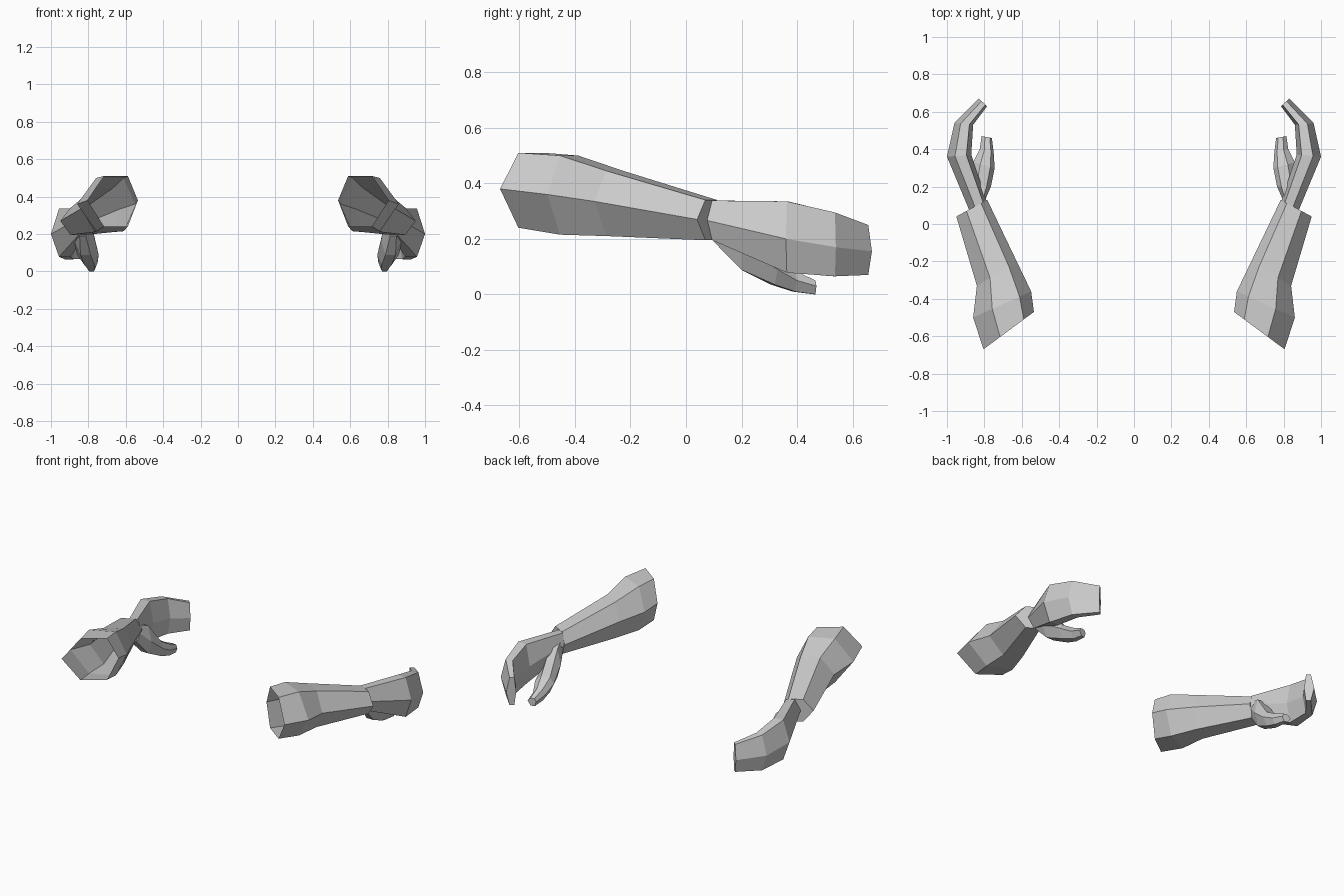
import bpy, bmesh

if "Cube" in bpy.data.objects:
    bpy.data.objects.remove(bpy.data.objects["Cube"])


def section(ox, oy, ix, iy, top, mid, bottom):
    """Six-sided ring between an outer ridge and an inner ridge."""
    def at(f, z):
        return (ox + (ix - ox) * f, oy + (iy - oy) * f, z)
    return [at(0, mid), at(0.33, top), at(0.8, top),
            at(1, mid), at(0.8, bottom), at(0.33, bottom)]


def loft(name, sections, cap_start=True, cap_end=True):
    """Skin the rings, then mirror the part to the other side."""
    bm = bmesh.new()
    rings = [[bm.verts.new(p) for p in section(*s)] for s in sections]
    for a, b in zip(rings, rings[1:]):
        for i in range(6):
            j = (i + 1) % 6
            bm.faces.new((a[i], a[j], b[j], b[i]))
    if cap_start:
        bm.faces.new(rings[0][::-1])
    if cap_end:
        bm.faces.new(rings[-1])
    bmesh.ops.recalc_face_normals(bm, faces=bm.faces[:])
    mesh = bpy.data.meshes.new(name)
    bm.to_mesh(mesh)
    bm.free()
    obj = bpy.data.objects.new(name, mesh)
    bpy.context.collection.objects.link(obj)
    mirror = obj.modifiers.new("mirror", "MIRROR")
    mirror.use_axis = (True, False, False)
    mirror.use_mirror_merge = False
    return obj


# Each section: outer x, y, inner x, y, top z, ridge z, bottom z

# Forearms, open at the elbow
loft("forearms", [
    (0.805, -0.67, 0.535, -0.47, 0.51, 0.38, 0.24),
    (0.86, -0.50, 0.55, -0.36, 0.50, 0.36, 0.215),
    (0.84, -0.33, 0.627, -0.20, 0.445, 0.335, 0.21),
    (0.95, 0.04, 0.785, 0.13, 0.34, 0.27, 0.195),
], cap_start=False)

# Mitten-like hands curling inward
loft("hands", [
    (0.875, 0.06, 0.79, 0.13, 0.338, 0.27, 0.20),
    (1.00, 0.36, 0.87, 0.37, 0.335, 0.20, 0.078),
    (0.96, 0.54, 0.86, 0.53, 0.295, 0.17, 0.065),
    (0.83, 0.67, 0.785, 0.63, 0.25, 0.155, 0.07),
])

# Thumbs below the palms
loft("thumbs", [
    (0.87, 0.09, 0.80, 0.12, 0.30, 0.25, 0.19),
    (0.88, 0.20, 0.765, 0.20, 0.27, 0.17, 0.088),
    (0.86, 0.33, 0.745, 0.30, 0.13, 0.09, 0.035),
    (0.825, 0.40, 0.75, 0.38, 0.085, 0.05, 0.01),
    (0.815, 0.47, 0.76, 0.46, 0.05, 0.03, 0.0),
])
